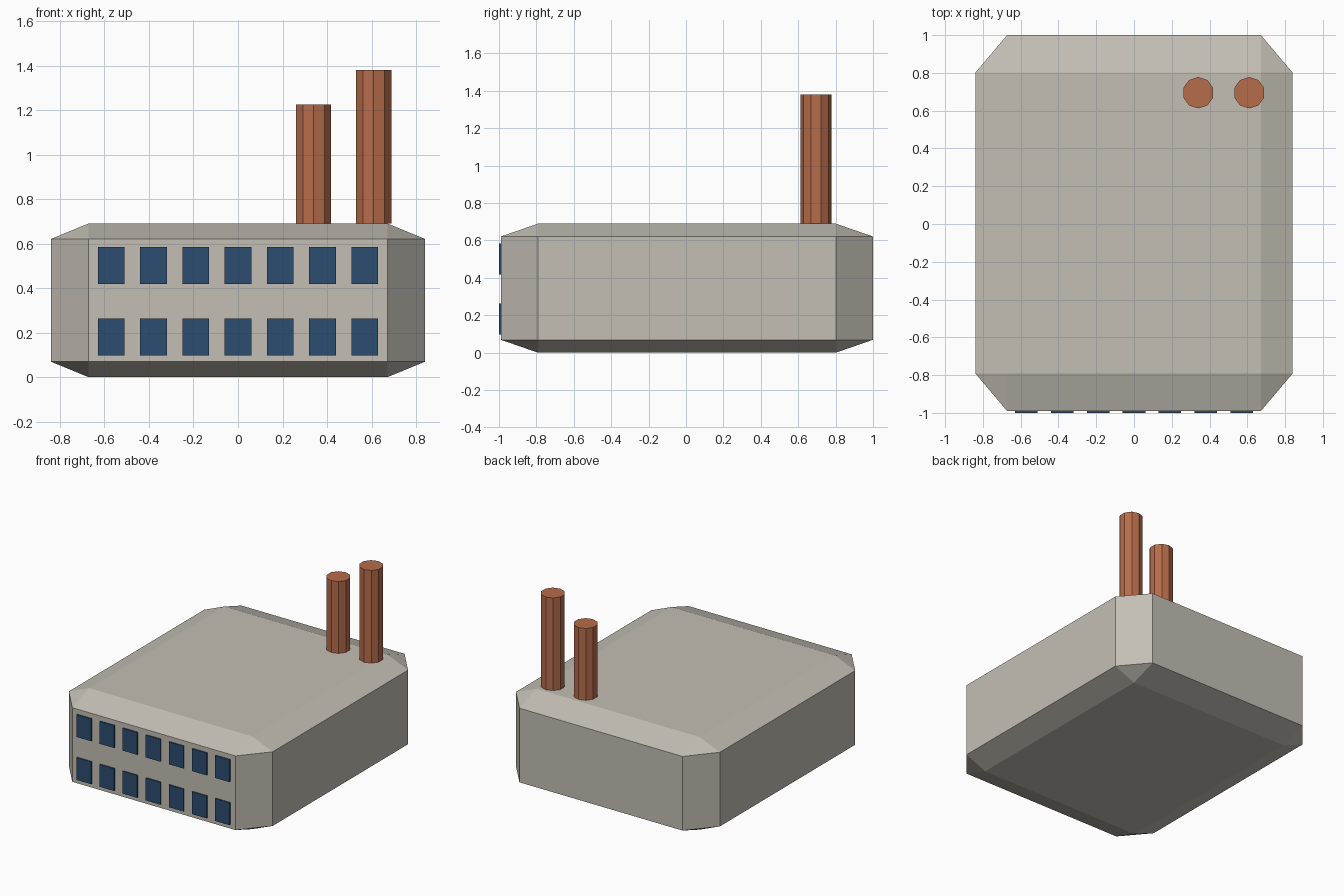
import bpy, bmesh
from mathutils import Matrix

if "Cube" in bpy.data.objects:
    bpy.data.objects.remove(bpy.data.objects["Cube"])


def material(name, rgb):
    m = bpy.data.materials.new(name)
    m.diffuse_color = (*rgb, 1)
    m.use_nodes = True
    m.node_tree.nodes["Principled BSDF"].inputs["Base Color"].default_value = m.diffuse_color
    return m


def finish(bm, name, mat):
    bmesh.ops.recalc_face_normals(bm, faces=bm.faces)
    mesh = bpy.data.meshes.new(name)
    bm.to_mesh(mesh)
    bm.free()
    mesh.materials.append(mat)
    ob = bpy.data.objects.new(name, mesh)
    bpy.context.collection.objects.link(ob)
    return ob


concrete = material("concrete", (0.55, 0.52, 0.46))
brick = material("brick", (0.47, 0.15, 0.07))
glass = material("glass", (0.025, 0.075, 0.16))

# Main hall: unit cube with a 10% chamfer, stretched so the chamfer stretches too
W, D, H = 1.68, 1.99, 0.69
bm = bmesh.new()
bmesh.ops.create_cube(bm, size=1)
bmesh.ops.bevel(bm, geom=bm.edges[:], offset=0.1, segments=1, affect='EDGES')
bmesh.ops.scale(bm, vec=(W, D, H), verts=bm.verts)
bmesh.ops.translate(bm, vec=(0, 0.005, H / 2), verts=bm.verts)
finish(bm, "factory_hall", concrete)

# Ten-sided chimneys at the back right of the roof
for name, x, top in (("short_chimney", 0.34, 1.225), ("tall_chimney", 0.61, 1.38)):
    bm = bmesh.new()
    bmesh.ops.create_cone(bm, cap_ends=True, segments=10, radius1=0.083, radius2=0.083,
                          depth=top - H,
                          matrix=Matrix.Translation((x, 0.695, (top + H) / 2)))
    # put a vertex ridge on the front-back axis
    bm.verts.ensure_lookup_table()
    if not any(abs(v.co.x - x) < 1e-4 for v in bm.verts):
        bmesh.ops.rotate(bm, cent=(x, 0.695, 0), verts=bm.verts,
                         matrix=Matrix.Rotation(0.31415927, 3, 'Z'))
    finish(bm, name, brick)

# Two rows of seven windows on the front wall
for row, z in (("lower", 0.181), ("upper", 0.501)):
    bm = bmesh.new()
    for i in range(-3, 4):
        bmesh.ops.create_cube(bm, size=1, matrix=Matrix.Translation((i * 0.19, -0.99, z))
                              @ Matrix.Diagonal((0.12, 0.02, 0.166, 1)))
    finish(bm, row + "_windows", glass)
